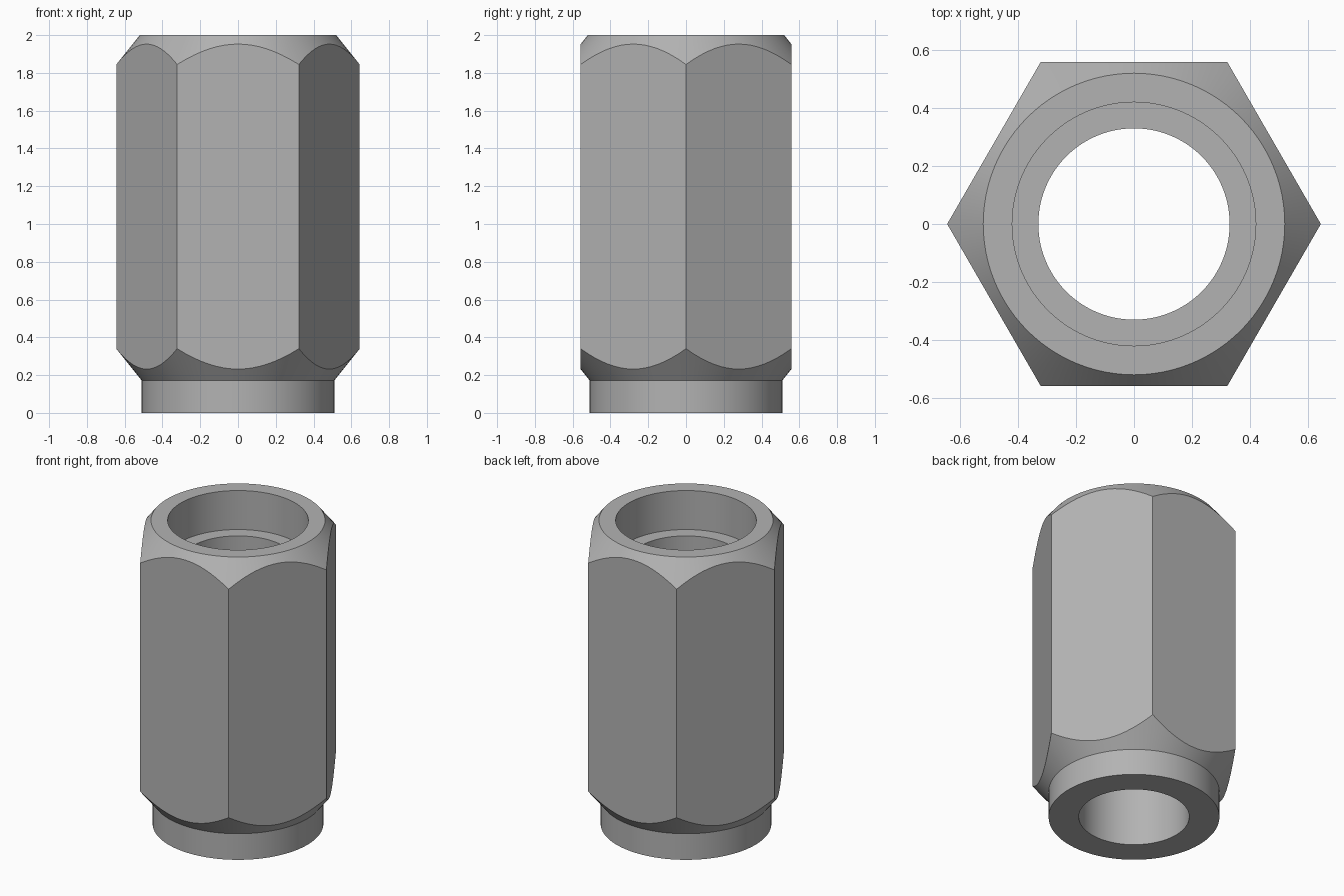
import bpy, bmesh
from math import cos, sin, pi, radians

cube = bpy.data.objects.get("Cube")
if cube:
    bpy.data.objects.remove(cube, do_unlink=True)

SEGMENTS = 96            # multiple of six, so hexagon corners land on vertices
APOTHEM = 0.558          # half the width across the flats
HEIGHT = 2.0
TOP_R, COLLAR_R = 0.52, 0.51
COLLAR_Z, LEDGE_Z = 0.172, 1.743
COUNTERBORE_R, BORE_R = 0.42, 0.33
SLOPE = 1.25             # chamfer drop per unit of radius

# Plain machined metal
metal = bpy.data.materials.new("grey_metal")
metal.use_nodes = True
colour = (0.45, 0.45, 0.45, 1)
metal.diffuse_color = colour
metal.node_tree.nodes["Principled BSDF"].inputs["Base Color"].default_value = colour


def section(angle):
    """Closed radius/height section of the nut at one angle."""
    flat = (angle + pi / 6) % (pi / 3) - pi / 6
    hex_r = APOTHEM / cos(pi / 6 - abs(flat))
    return [
        (BORE_R, 0), (COLLAR_R, 0), (COLLAR_R, COLLAR_Z),      # collar
        (hex_r, COLLAR_Z + (hex_r - COLLAR_R) * SLOPE),        # lower chamfer
        (hex_r, HEIGHT - (hex_r - TOP_R) * SLOPE),             # upper chamfer
        (TOP_R, HEIGHT), (COUNTERBORE_R, HEIGHT),              # top rim
        (COUNTERBORE_R, LEDGE_Z), (BORE_R, LEDGE_Z),           # counterbore
    ]


# Sweep the section around the axis
bm = bmesh.new()
columns = []
for i in range(SEGMENTS):
    a = 2 * pi * i / SEGMENTS
    columns.append([bm.verts.new((r * cos(a), r * sin(a), z)) for r, z in section(a)])
for i, here in enumerate(columns):
    following = columns[(i + 1) % SEGMENTS]
    for j in range(len(here)):
        k = (j + 1) % len(here)
        bm.faces.new((here[j], following[j], following[k], here[k]))
bmesh.ops.recalc_face_normals(bm, faces=bm.faces)

mesh = bpy.data.meshes.new("hex_sleeve_nut")
bm.to_mesh(mesh)
bm.free()
mesh.materials.append(metal)
nut = bpy.data.objects.new("hex_sleeve_nut", mesh)
bpy.context.collection.objects.link(nut)

# Smooth round surfaces, crisp machined edges
bpy.ops.object.select_all(action='DESELECT')
nut.select_set(True)
bpy.context.view_layer.objects.active = nut
bpy.ops.object.shade_smooth_by_angle(angle=radians(25))
